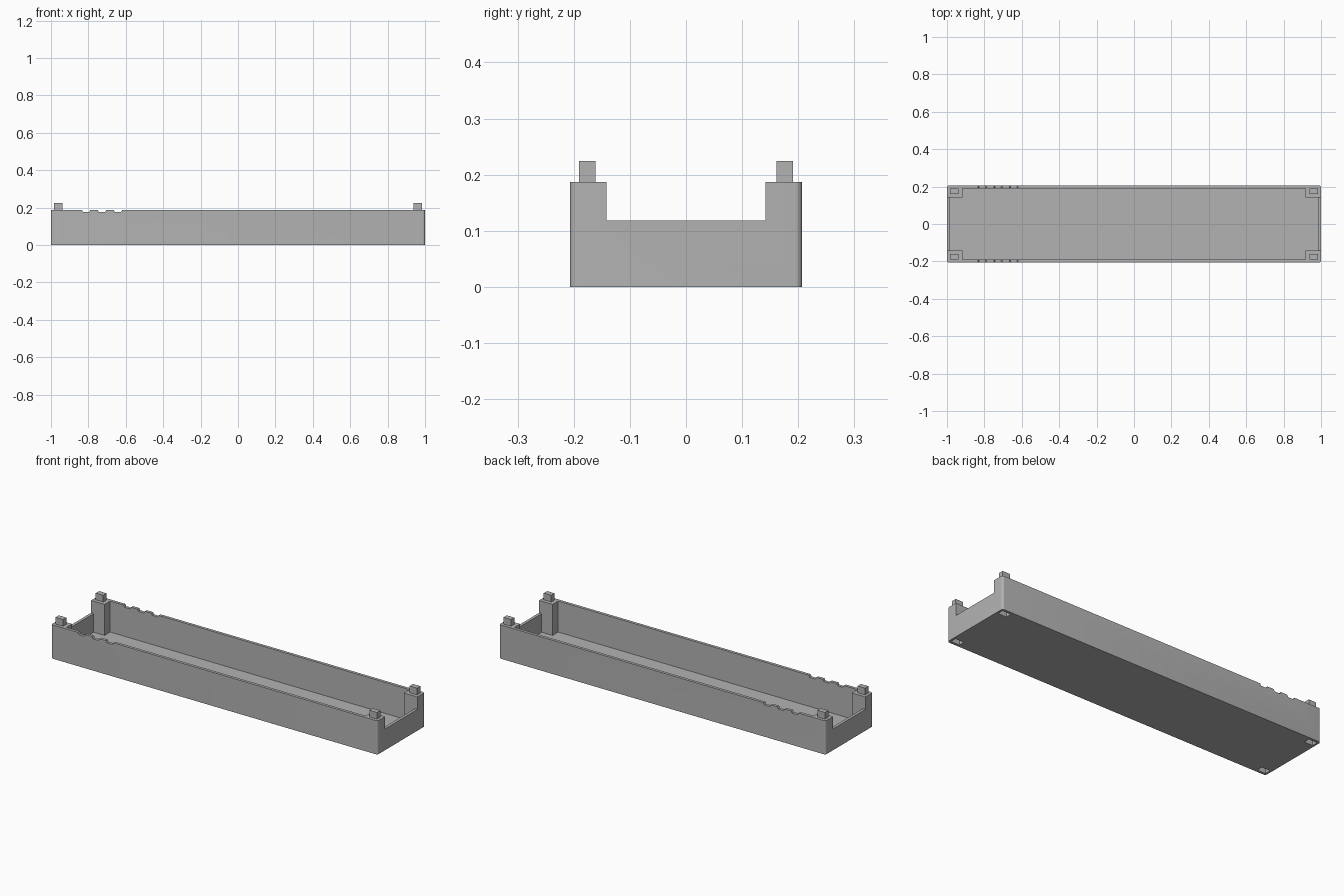
import bpy, bmesh
from mathutils import Vector

default = bpy.data.objects.get("Cube")
if default:
    bpy.data.objects.remove(default, do_unlink=True)

grey = bpy.data.materials.new("plain grey")
grey.use_nodes = True
colour = (0.45, 0.45, 0.45, 1)
grey.diffuse_color = colour
grey.node_tree.nodes["Principled BSDF"].inputs["Base Color"].default_value = colour

# Main sizes
HALF_X, HALF_Y, RIM = 1.0, 0.207, 0.187
WALL, FLOOR, LOW_RIM = 0.016, 0.015, 0.118
POST_X, POST_Y = 0.917, 0.142
PEG_X, PEG_Y, PEG_TOP = 0.962, 0.176, 0.224
CORNERS = [(sx, sy) for sx in (-1, 1) for sy in (-1, 1)]


def prism(name, outline, sweep, round_edges=0):
    """Solid made by sweeping a closed outline along a vector."""
    bm = bmesh.new()
    face = bm.faces.new([bm.verts.new(p) for p in outline])
    swept = bmesh.ops.extrude_face_region(bm, geom=[face])
    moved = [v for v in swept["geom"] if isinstance(v, bmesh.types.BMVert)]
    bmesh.ops.translate(bm, verts=moved, vec=sweep)
    if round_edges:
        along = Vector(sweep).normalized()
        edges = [e for e in bm.edges
                 if abs((e.verts[0].co - e.verts[1].co).normalized().dot(along)) > 0.9]
        bmesh.ops.bevel(bm, geom=edges, offset=round_edges, segments=6,
                        profile=0.5, affect="EDGES")
    bmesh.ops.recalc_face_normals(bm, faces=bm.faces)
    mesh = bpy.data.meshes.new(name)
    bm.to_mesh(mesh)
    bm.free()
    mesh.materials.append(grey)
    obj = bpy.data.objects.new(name, mesh)
    bpy.context.collection.objects.link(obj)
    return obj


def box(name, cx, cy, hx, hy, z0, z1, round_edges=0):
    outline = [(cx - hx, cy - hy, z0), (cx + hx, cy - hy, z0),
               (cx + hx, cy + hy, z0), (cx - hx, cy + hy, z0)]
    return prism(name, outline, (0, 0, z1 - z0), round_edges)


# Tray block with rounded upright corners
tray = box("tray", 0, 0, HALF_X, HALF_Y, 0, RIM, 0.012)

# Cavity outline steps around the four corner posts
ix, iy = HALF_X - WALL, HALF_Y - WALL
quarter = [(ix, POST_Y), (POST_X, POST_Y), (POST_X, iy)]
outline = []
for sx, sy in ((1, 1), (-1, 1), (-1, -1), (1, -1)):
    points = quarter if sx == sy else quarter[::-1]
    outline += [(sx * x, sy * y, FLOOR) for x, y in points]
cutters = [prism("cavity_cutter", outline, (0, 0, 0.4))]

# Lowered rim across both ends
cutters.append(box("end_cutter", 0, 0, 1.2, POST_Y, LOW_RIM, 0.5))

# Three shallow notches across both long rims
for x in (-0.812, -0.727, -0.642):
    shape = [(-0.026, 0.006), (-0.017, -0.011), (0.017, -0.011), (0.026, 0.006)]
    cutters.append(prism("notch_cutter",
                         [(x + dx, -0.3, RIM + dz) for dx, dz in shape],
                         (0, 0.6, 0)))

# Stacking sockets under the posts
for sx, sy in CORNERS:
    cutters.append(box("socket_cutter", sx * PEG_X, sy * PEG_Y,
                       0.026, 0.017, -0.1, 0.04))

for cutter in cutters:
    mod = tray.modifiers.new("cut", "BOOLEAN")
    mod.operation = "DIFFERENCE"
    mod.solver = "EXACT"
    mod.object = cutter

# Bake the cuts and discard the cutters
bpy.context.view_layer.update()
graph = bpy.context.evaluated_depsgraph_get()
baked = bpy.data.meshes.new_from_object(tray.evaluated_get(graph))
tray.modifiers.clear()
tray.data = baked
for cutter in cutters:
    bpy.data.objects.remove(cutter, do_unlink=True)

# Stacking pegs on the posts
for sx, sy in CORNERS:
    name = f"{'back' if sy > 0 else 'front'}_{'left' if sx > 0 else 'right'}_peg"
    box(name, sx * PEG_X, sy * PEG_Y, 0.023, 0.0145, RIM - 0.005, PEG_TOP)

# Smooth only the rounded corners
bpy.ops.object.select_all(action="DESELECT")
tray.select_set(True)
bpy.context.view_layer.objects.active = tray
bpy.ops.object.shade_smooth_by_angle(angle=0.5)
